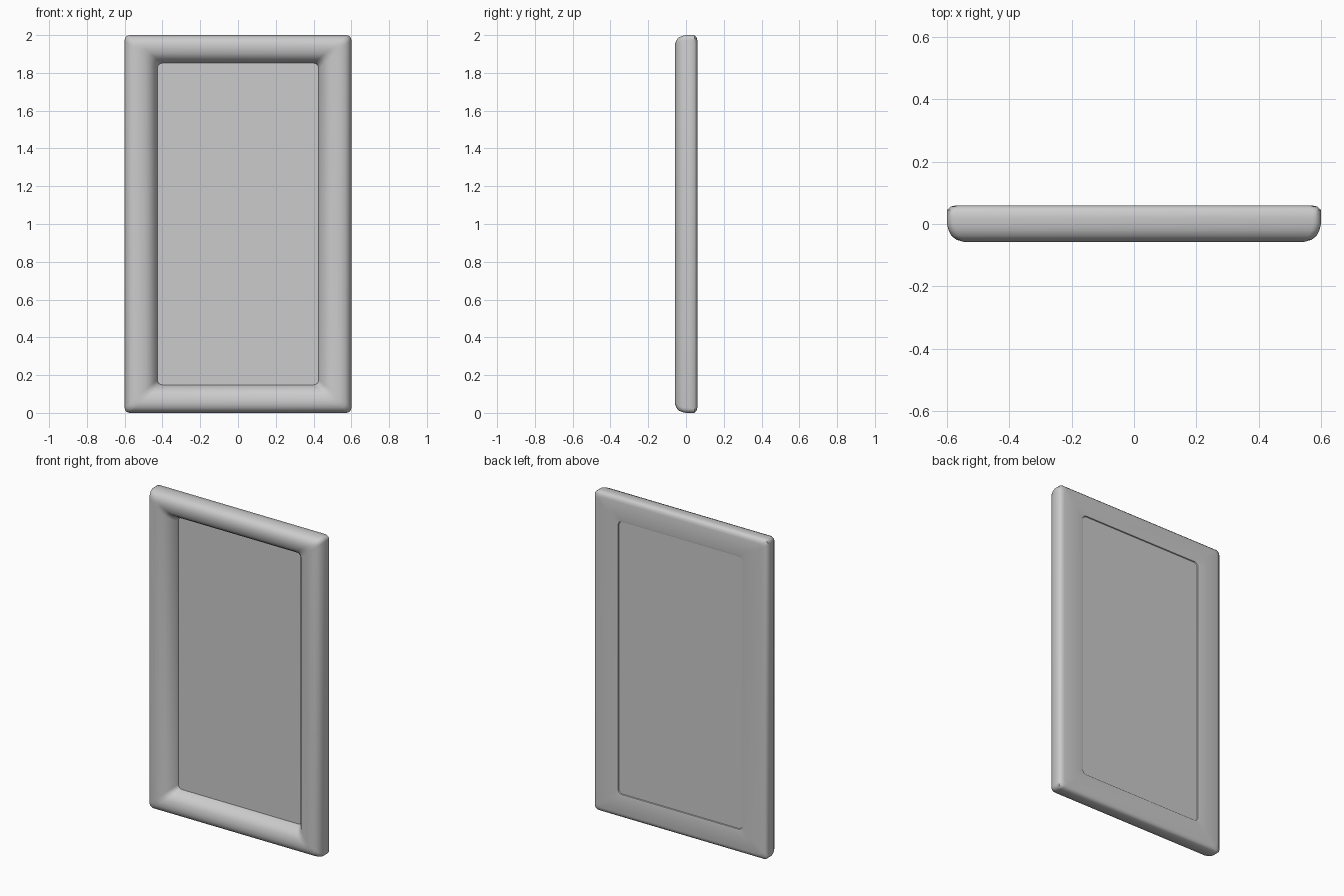
import bpy, bmesh, math

if "Cube" in bpy.data.objects:
    bpy.data.objects.remove(bpy.data.objects["Cube"])

HALF_W, HEIGHT = 0.6, 2.0
SIDE_W, RAIL_W = 0.175, 0.15   # moulding width on the sides and on top/bottom


def rounded_ring(t, y, r, steps=4):
    """Rounded rectangle at fraction t across the moulding (0 outer, 1 inner)."""
    hx, hz = HALF_W - SIDE_W * t, HEIGHT / 2 - RAIL_W * t
    pts = []
    for k, (sx, sz) in enumerate([(1, 1), (-1, 1), (-1, -1), (1, -1)]):
        for i in range(steps + 1):
            a = math.pi / 2 * (k + i / steps)
            pts.append((sx * (hx - r) + r * math.cos(a), y,
                        HEIGHT / 2 + sz * (hz - r) + r * math.sin(a)))
    return pts


def finish(bm, name, angle):
    bmesh.ops.recalc_face_normals(bm, faces=bm.faces)
    me = bpy.data.meshes.new(name)
    bm.to_mesh(me)
    bm.free()
    ob = bpy.data.objects.new(name, me)
    bpy.context.collection.objects.link(ob)
    bpy.ops.object.select_all(action='DESELECT')
    ob.select_set(True)
    bpy.context.view_layer.objects.active = ob
    bpy.ops.object.shade_smooth_by_angle(angle=math.radians(angle))
    return ob


# Frame: rounded moulding profile (fraction across, depth) swept round the opening
profile = [(0.00, 0.045), (0.00, 0.02), (0.00, 0.00), (0.03, -0.02),
           (0.08, -0.038), (0.18, -0.051), (0.32, -0.058), (0.48, -0.057),
           (0.64, -0.051), (0.78, -0.038), (0.88, -0.018), (0.96, 0.005),
           (1.00, 0.025), (1.00, 0.045), (0.97, 0.058), (0.90, 0.06),
           (0.18, 0.06), (0.07, 0.056)]
bm = bmesh.new()
rings = [[bm.verts.new(p) for p in rounded_ring(t, y, 0.026)] for t, y in profile]
for a, b in zip(rings, rings[1:] + rings[:1]):
    for i in range(len(a)):
        j = (i + 1) % len(a)
        bm.faces.new((a[i], a[j], b[j], b[i]))
finish(bm, "frame", 50)

# Panel: flat sheet set into the opening
bm = bmesh.new()
front, back = ([bm.verts.new(p) for p in rounded_ring(0.97, y, 0.026)] for y in (0.02, 0.052))
bm.faces.new(front)
bm.faces.new(back)
for i in range(len(front)):
    j = (i + 1) % len(front)
    bm.faces.new((front[i], front[j], back[j], back[i]))
finish(bm, "mirror_panel", 30)
